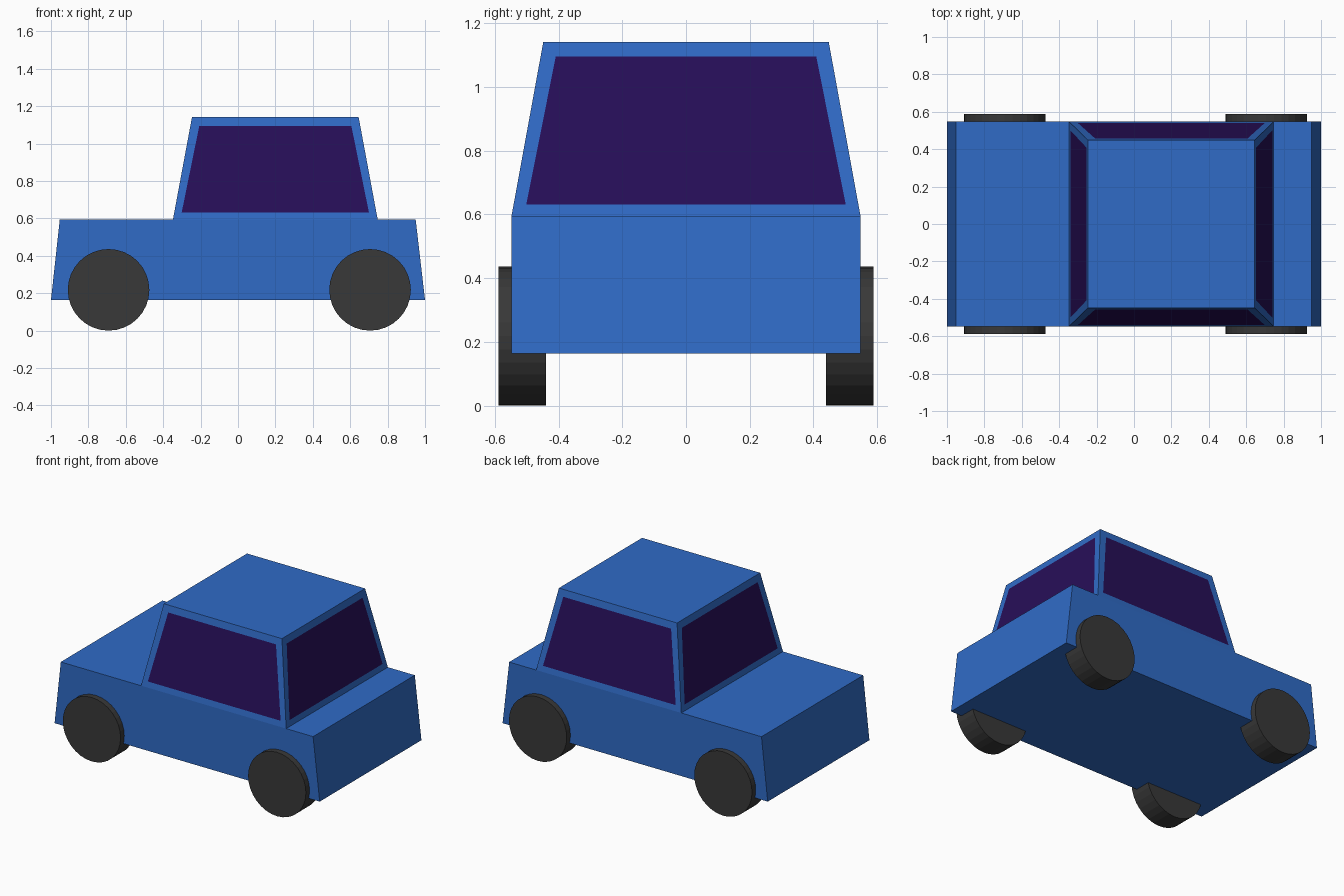
import bpy, bmesh, math
from mathutils import Matrix

if "Cube" in bpy.data.objects:
    bpy.data.objects.remove(bpy.data.objects["Cube"])


def material(name, rgb):
    m = bpy.data.materials.new(name)
    m.diffuse_color = (*rgb, 1)
    m.use_nodes = True
    m.node_tree.nodes["Principled BSDF"].inputs["Base Color"].default_value = m.diffuse_color
    return m


PAINT = material("blue paint", (0.029, 0.146, 0.565))
GLASS = material("dark purple glass", (0.020, 0.0045, 0.098))
RUBBER = material("dark grey rubber", (0.040, 0.040, 0.040))


def add_object(name, bm, mats):
    mesh = bpy.data.meshes.new(name)
    bmesh.ops.recalc_face_normals(bm, faces=bm.faces)
    bm.to_mesh(mesh)
    bm.free()
    for m in mats:
        mesh.materials.append(m)
    ob = bpy.data.objects.new(name, mesh)
    bpy.context.collection.objects.link(ob)
    return ob


def tapered_box(x_low, x_high, y_low, y_high, z0, z1):
    """Box whose bottom and top rectangles differ."""
    bm = bmesh.new()
    bmesh.ops.create_cube(bm, size=2)
    for v in bm.verts:
        top = v.co.z > 0
        xs, y = (x_high, y_high) if top else (x_low, y_low)
        v.co = (xs[v.co.x > 0], math.copysign(y, v.co.y), z1 if top else z0)
    bm.normal_update()
    return bm


# Lower body with sloping nose and tail
add_object("body", tapered_box((-1, 1), (-0.953, 0.95), 0.548, 0.548, 0.163, 0.593), [PAINT])

# Cabin with a window inset flush in each of its four walls
cabin = tapered_box((-0.348, 0.747), (-0.246, 0.645), 0.548, 0.448, 0.593, 1.141)
walls = [f for f in cabin.faces if abs(f.normal.z) < 0.5]
bmesh.ops.inset_individual(cabin, faces=walls, thickness=0.061)
for f in walls:
    f.material_index = 1
add_object("cabin", cabin, [PAINT, GLASS])

# Four wheels
R = 0.218
for end, x in (("front", -0.692), ("rear", 0.706)):
    for side, y in (("left", -0.514), ("right", 0.514)):
        bm = bmesh.new()
        bmesh.ops.create_cone(
            bm, cap_ends=True, segments=32, radius1=R, radius2=R, depth=0.148,
            matrix=Matrix.Translation((x, y, R)) @ Matrix.Rotation(math.pi / 2, 4, "X"))
        add_object(f"{end}_{side}_wheel", bm, [RUBBER])
